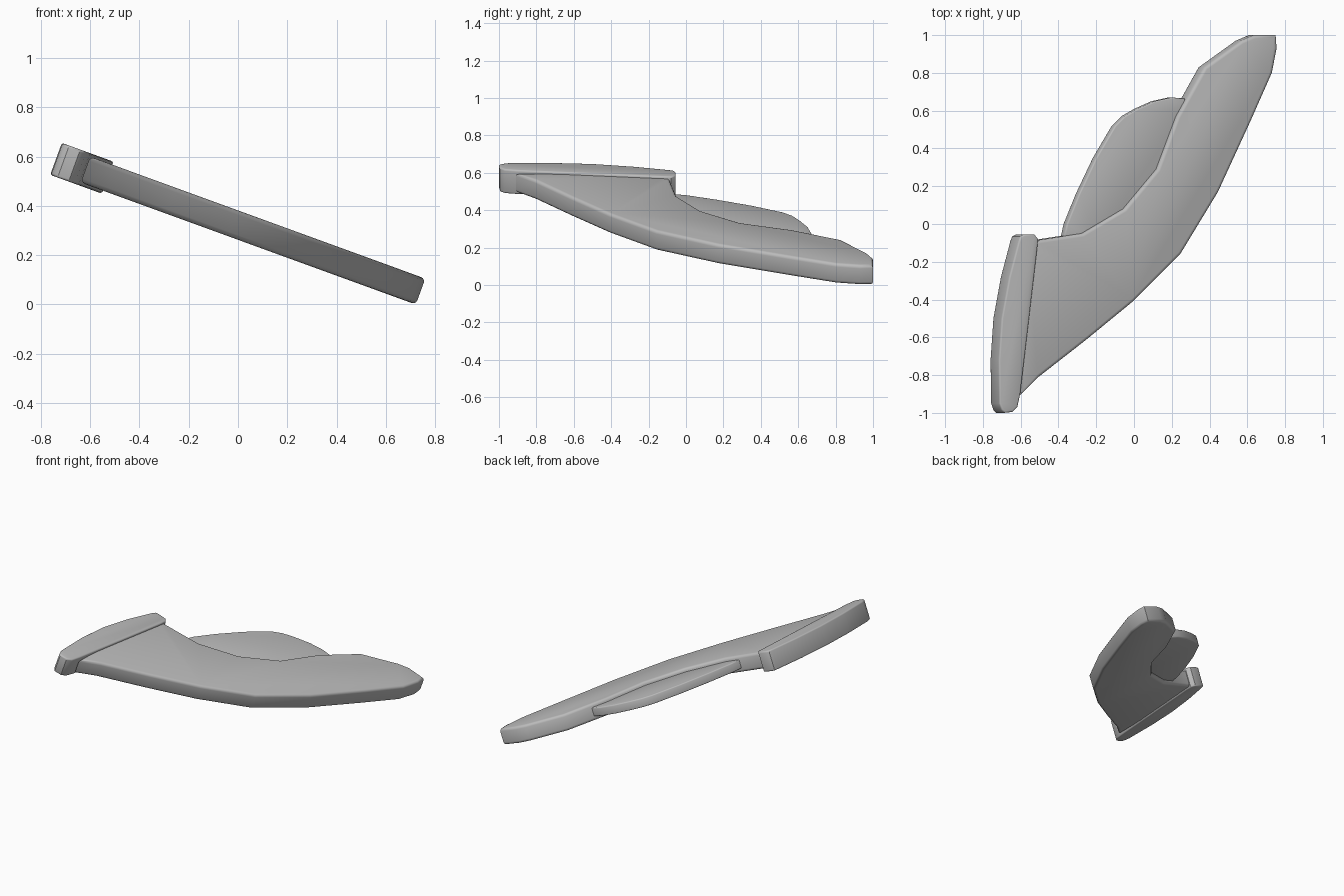
import bpy
import bmesh
import math

if "Cube" in bpy.data.objects:
    bpy.data.objects.remove(bpy.data.objects["Cube"], do_unlink=True)

TILT = math.radians(20)
CENTRE_Z = 0.322

grey = bpy.data.materials.new("plain grey")
grey.use_nodes = True
colour = (0.5, 0.5, 0.5, 1)
grey.diffuse_color = colour
grey.node_tree.nodes["Principled BSDF"].inputs["Base Color"].default_value = colour


def plate(name, outline, thick, round_size):
    """Extrude a top-face plan outline into a tilted slab with rounded rims."""
    half = thick / 2
    bm = bmesh.new()
    verts = [bm.verts.new(((x - half * math.sin(TILT)) / math.cos(TILT), y, -half))
             for x, y in outline]
    base = bm.faces.new(verts)
    grown = bmesh.ops.extrude_face_region(bm, geom=[base])["geom"]
    bmesh.ops.translate(bm, vec=(0, 0, thick),
                        verts=[g for g in grown if isinstance(g, bmesh.types.BMVert)])
    bmesh.ops.recalc_face_normals(bm, faces=bm.faces)
    rims = [e for e in bm.edges if abs(e.verts[0].co.z - e.verts[1].co.z) < 0.001]
    bmesh.ops.bevel(bm, geom=rims, offset=round_size, segments=3, profile=0.5,
                    affect='EDGES', clamp_overlap=True)
    mesh = bpy.data.meshes.new(name)
    bm.to_mesh(mesh)
    bm.free()
    mesh.materials.append(grey)
    obj = bpy.data.objects.new(name, mesh)
    bpy.context.collection.objects.link(obj)
    obj.rotation_euler = (0, TILT, 0)
    obj.location.z = CENTRE_Z
    bpy.ops.object.select_all(action='DESELECT')
    obj.select_set(True)
    bpy.context.view_layer.objects.active = obj
    bpy.ops.object.shade_smooth_by_angle(angle=math.radians(35))
    return obj


# Long swept main blade
plate("main_blade", [
    (-0.60, -0.91), (-0.50, -0.81), (-0.25, -0.615), (0, -0.41), (0.25, -0.16),
    (0.45, 0.17), (0.62, 0.54), (0.735, 0.80), (0.76, 0.93), (0.755, 1.0),
    (0.64, 1.0), (0.57, 0.97), (0.375, 0.83), (0.23, 0.57), (0.125, 0.29),
    (-0.05, 0.08), (-0.27, -0.05), (-0.50, -0.085), (-0.58, -0.09)], 0.112, 0.018)

# Thinner blade tucked behind the main one
plate("rear_blade", [
    (-0.37, -0.07), (-0.355, 0), (-0.29, 0.16), (-0.2, 0.35), (-0.1, 0.52),
    (-0.05, 0.57), (0.02, 0.61), (0.11, 0.65), (0.2, 0.67), (0.27, 0.665),
    (0.28, 0.6), (0.25, 0.45), (0.16, 0.2), (0, 0), (-0.2, -0.1)], 0.06, 0.008)

# Thick curved root bar
plate("root_bar", [
    (-0.60, -0.065), (-0.58, -0.055), (-0.525, -0.055), (-0.505, -0.08), (-0.51, -0.13),
    (-0.60, -0.9), (-0.615, -0.97), (-0.64, -0.995), (-0.685, -1.0), (-0.70, -0.985),
    (-0.712, -0.95), (-0.715, -0.72), (-0.70, -0.5), (-0.66, -0.28), (-0.61, -0.09)],
    0.138, 0.01)
